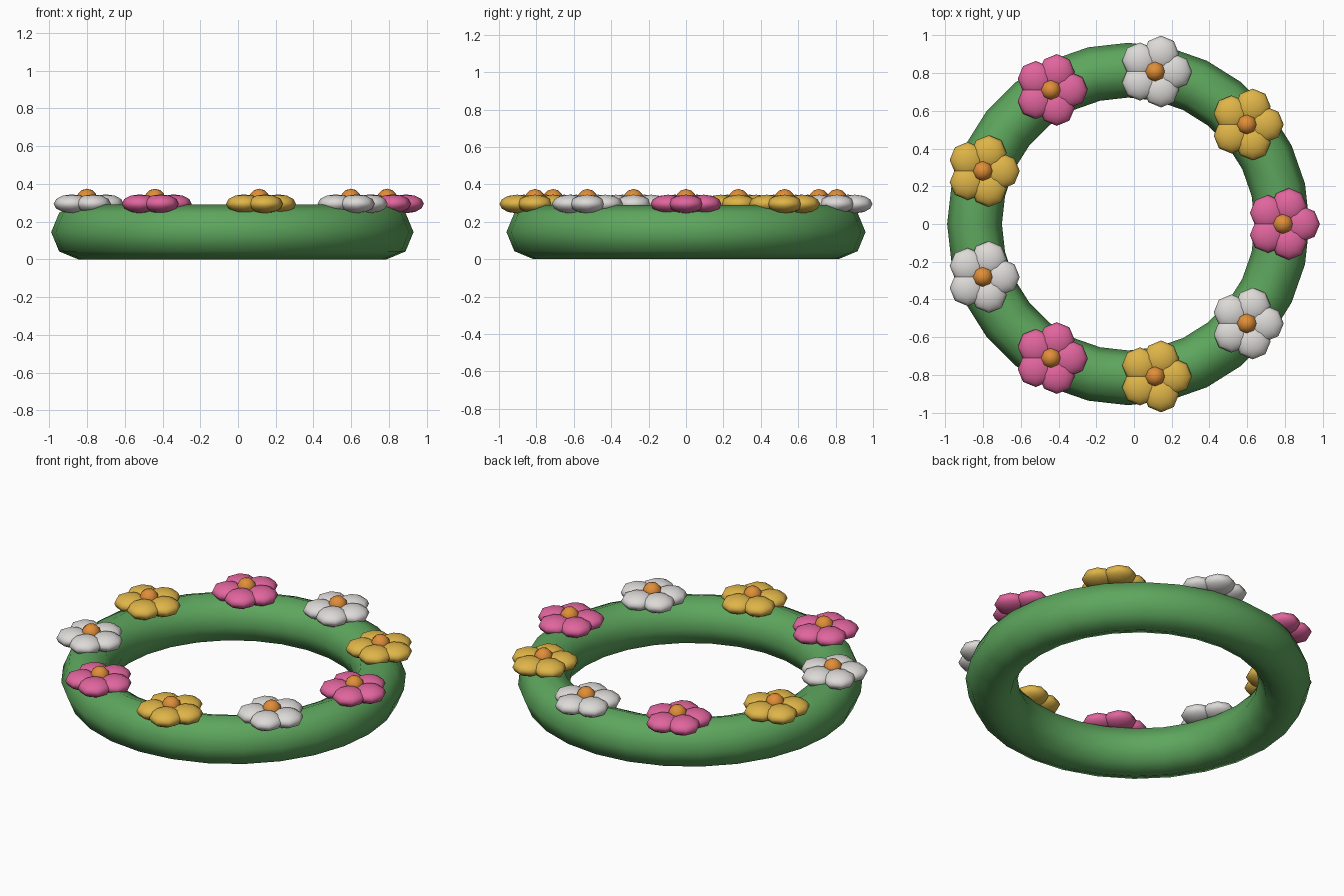
import bpy, math

if "Cube" in bpy.data.objects:
    bpy.data.objects.remove(bpy.data.objects["Cube"])

CX = -0.03          # ring centre, shifted so the flowers are centred
RING_R, TUBE_R = 0.815, 0.145


def material(name, rgb):
    m = bpy.data.materials.new(name)
    m.diffuse_color = (*rgb, 1)
    m.use_nodes = True
    m.node_tree.nodes["Principled BSDF"].inputs["Base Color"].default_value = m.diffuse_color
    return m


green = material("leaf green", (0.11, 0.38, 0.11))
pink = material("pink", (0.75, 0.13, 0.34))
yellow = material("yellow", (0.74, 0.46, 0.065))
white = material("white", (0.72, 0.70, 0.68))
orange = material("orange", (0.74, 0.27, 0.04))


def finish(name, mat):
    ob = bpy.context.object
    ob.name = name
    ob.data.materials.append(mat)
    bpy.ops.object.shade_smooth()
    return ob


def ball(name, loc, size, mat):
    bpy.ops.mesh.primitive_uv_sphere_add(segments=8, ring_count=6, radius=1, location=loc)
    bpy.context.object.scale = size
    return finish(name, mat)


# Wreath ring
bpy.ops.mesh.primitive_torus_add(location=(CX, 0, TUBE_R), major_radius=RING_R,
                                 minor_radius=TUBE_R, major_segments=28, minor_segments=8)
finish("wreath_ring", green)

# Nine flowers, each five flattened petals around a round centre
for i in range(9):
    a = math.radians(40 * i)
    x, y = CX + 0.82 * math.cos(a), 0.82 * math.sin(a)
    for p in range(5):
        b = math.radians(72 * p)
        ball(f"flower_{i + 1}_petal_{p + 1}",
             (x + 0.1 * math.cos(b), y + 0.1 * math.sin(b), 0.295),
             (0.095, 0.095, 0.05), (pink, yellow, white)[i % 3])
    ball(f"flower_{i + 1}_centre", (x, y, 0.32), (0.055, 0.055, 0.055), orange)
